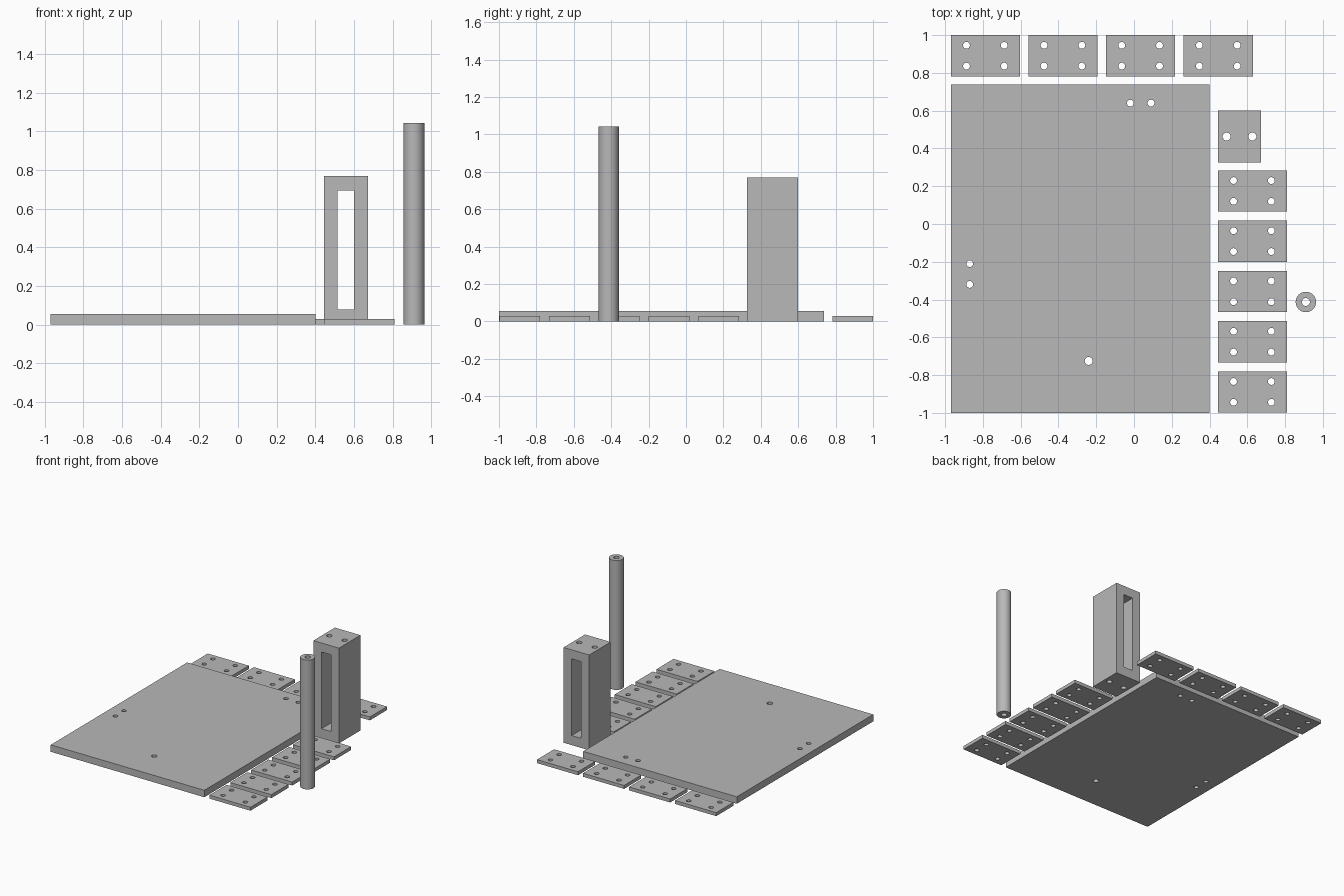
import bpy
import bmesh
import math
from mathutils import Matrix, Vector

if "Cube" in bpy.data.objects:
    bpy.data.objects.remove(bpy.data.objects["Cube"], do_unlink=True)

GREY = (0.48, 0.48, 0.48, 1)
grey = bpy.data.materials.new("plain grey")
grey.use_nodes = True
grey.diffuse_color = GREY
grey.node_tree.nodes["Principled BSDF"].inputs["Base Color"].default_value = GREY


def add_box(bm, lo, hi):
    lo, hi = Vector(lo), Vector(hi)
    matrix = Matrix.Translation((lo + hi) / 2) @ Matrix.Diagonal((*(hi - lo), 1))
    bmesh.ops.create_cube(bm, size=1, matrix=matrix)


def add_cylinder(bm, x, y, radius, bottom, top, sides=32):
    bmesh.ops.create_cone(
        bm, cap_ends=True, segments=sides, radius1=radius, radius2=radius,
        depth=top - bottom, matrix=Matrix.Translation((x, y, (top + bottom) / 2)))


def make_object(name, bm):
    mesh = bpy.data.meshes.new(name)
    bm.to_mesh(mesh)
    bm.free()
    mesh.materials.append(grey)
    obj = bpy.data.objects.new(name, mesh)
    bpy.context.collection.objects.link(obj)
    return obj


def select_only(obj):
    bpy.ops.object.select_all(action='DESELECT')
    obj.select_set(True)
    bpy.context.view_layer.objects.active = obj


def cut(obj, bm):
    """Subtract the cutter geometry from obj, then drop the cutter."""
    cutter = make_object("cutter", bm)
    cutter.hide_render = True
    mod = obj.modifiers.new("cut", 'BOOLEAN')
    mod.operation = 'DIFFERENCE'
    mod.solver = 'EXACT'
    mod.object = cutter
    select_only(obj)
    bpy.ops.object.modifier_apply(modifier=mod.name)
    bpy.data.objects.remove(cutter, do_unlink=True)


def drill(obj, holes, height):
    """Vertical through holes, each given as x, y, radius."""
    bm = bmesh.new()
    for x, y, radius in holes:
        add_cylinder(bm, x, y, radius, -0.1, height + 0.1)
    cut(obj, bm)
    select_only(obj)
    bpy.ops.object.shade_smooth_by_angle(angle=math.radians(30))


# Large base board with its mounting holes
bm = bmesh.new()
add_box(bm, (-0.97, -1, 0), (0.4, 0.738, 0.056))
board = make_object("base_board", bm)
drill(board, [(-0.02, 0.64, 0.018), (0.09, 0.64, 0.018),
              (-0.87, -0.21, 0.018), (-0.87, -0.32, 0.018),
              (-0.24, -0.725, 0.021)], 0.056)

# Small four-hole plates: one row behind the board, one column beside it
bm = bmesh.new()
add_box(bm, (-0.183, -0.109, 0), (0.183, 0.109, 0.028))
plate = make_object("joining_plate", bm)
drill(plate, [(sx * 0.1, sy * 0.055, 0.018) for sx in (-1, 1) for sy in (-1, 1)], 0.028)

spots = [(-0.787 + i * 0.411, 0.891) for i in range(4)]
spots += [(0.627, -0.889 + i * 0.266) for i in range(5)]
plate.location = (*spots[0], 0)
for i, (x, y) in enumerate(spots[1:], start=2):
    copy = plate.copy()
    copy.name = f"joining_plate_{i}"
    copy.location = (x, y, 0)
    bpy.context.collection.objects.link(copy)

# Tall bracket: open window front to back, bores down both side walls
bm = bmesh.new()
add_box(bm, (0.444, 0.326, 0), (0.672, 0.6, 0.768))
bracket = make_object("tall_bracket", bm)
bm = bmesh.new()
add_box(bm, (0.516, 0.2, 0.077), (0.6, 0.7, 0.695))
cut(bracket, bm)
drill(bracket, [(0.49, 0.463, 0.021), (0.627, 0.463, 0.021)], 0.768)

# Hollow post
bm = bmesh.new()
add_cylinder(bm, 0.91, -0.413, 0.054, 0, 1.043, sides=48)
post = make_object("hollow_post", bm)
drill(post, [(0.91, -0.413, 0.021)], 1.043)
